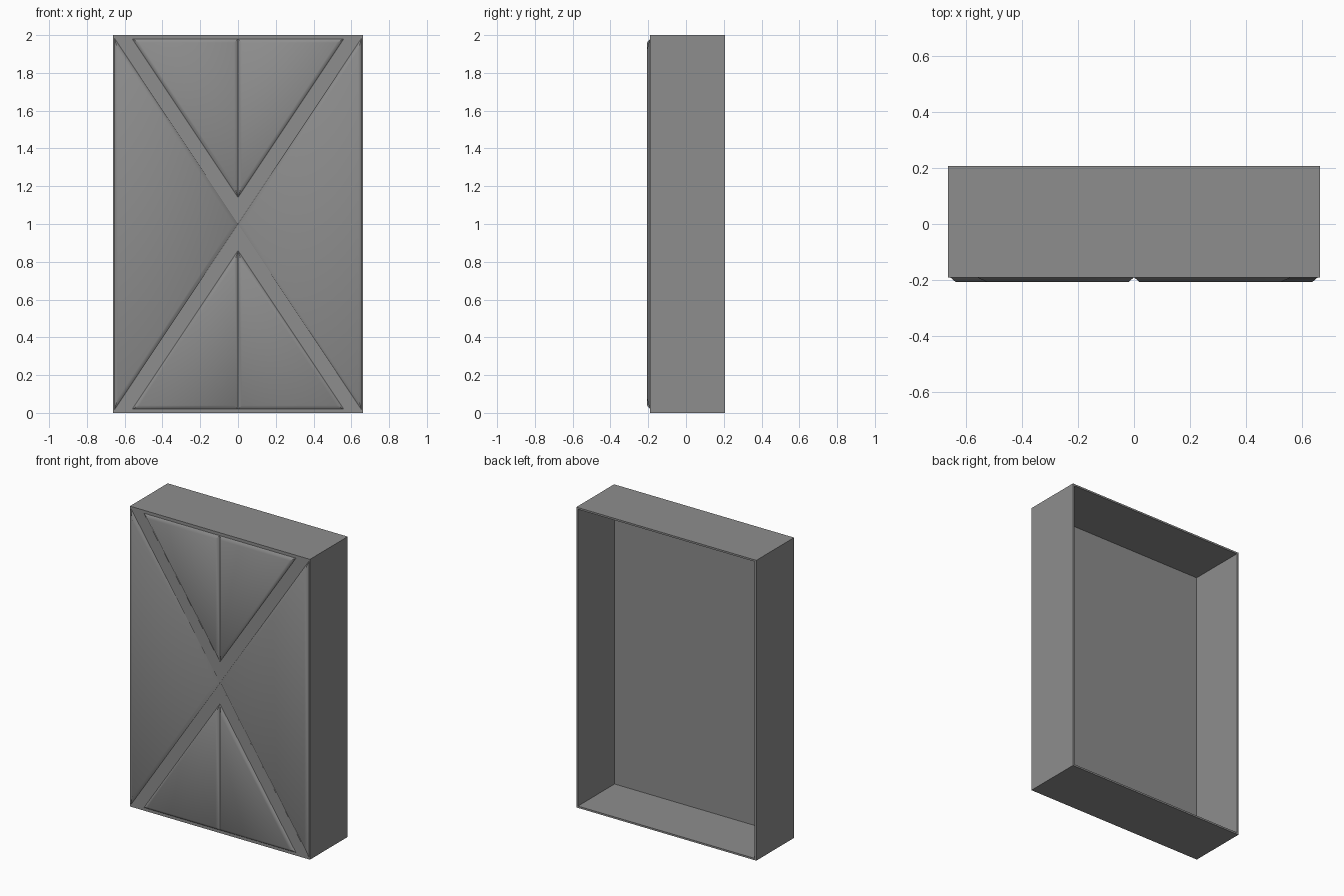
import bpy, bmesh, math

cube = bpy.data.objects.get("Cube")
if cube:
    bpy.data.objects.remove(cube, do_unlink=True)

HALF_W, HEIGHT = 0.663, 2.0
FRONT, BACK = -0.19, 0.207
BEVEL, RAISE = 0.02, 0.017

grey = bpy.data.materials.new("mid_grey")
grey.use_nodes = True
grey.diffuse_color = (0.27, 0.27, 0.27, 1)
grey.node_tree.nodes["Principled BSDF"].inputs["Base Color"].default_value = (0.27, 0.27, 0.27, 1)


def add_object(name, bm):
    mesh = bpy.data.meshes.new(name)
    bm.to_mesh(mesh)
    bm.free()
    mesh.materials.append(grey)
    obj = bpy.data.objects.new(name, mesh)
    bpy.context.collection.objects.link(obj)
    return obj


def raised_panel(name, outline):
    """Flat outline on the front, raised with sloped borders."""
    bm = bmesh.new()
    face = bm.faces.new([bm.verts.new((x, FRONT, z)) for x, z in outline])
    face.normal_update()
    if face.normal.y > 0:
        face.normal_flip()
    bmesh.ops.inset_individual(bm, faces=[face], thickness=BEVEL, depth=RAISE,
                               use_even_offset=True)
    obj = add_object(name, bm)
    bpy.ops.object.select_all(action='DESELECT')
    obj.select_set(True)
    bpy.context.view_layer.objects.active = obj
    bpy.ops.object.shade_smooth_by_angle(angle=math.radians(45))


# Box shell, open at the back, with thin walls
bm = bmesh.new()
bmesh.ops.create_cube(bm, size=1)
for v in bm.verts:
    v.co.x *= 2 * HALF_W
    v.co.y = FRONT if v.co.y < 0 else BACK
    v.co.z = (v.co.z + 0.5) * HEIGHT
back = [f for f in bm.faces if f.normal.y > 0.5]
bmesh.ops.delete(bm, geom=back, context='FACES_ONLY')
shell = add_object("box_shell", bm)
wall = shell.modifiers.new("wall_thickness", 'SOLIDIFY')
wall.thickness = 0.012
wall.offset = -1
wall.use_even_offset = True

# Raised triangles that leave a crossed pair of flat bands between them
for side, s in (("left", 1), ("right", -1)):
    raised_panel(side + "_side_panel",
                 [(s * 0.655, 0.015), (s * 0.655, 1.985), (0, 1)])
    for level, t in (("upper", 1), ("lower", -1)):
        raised_panel(f"{level}_{side}_panel",
                     [(0, 1 + t * 0.98), (s * 0.56, 1 + t * 0.98), (0, 1 + t * 0.14)])
